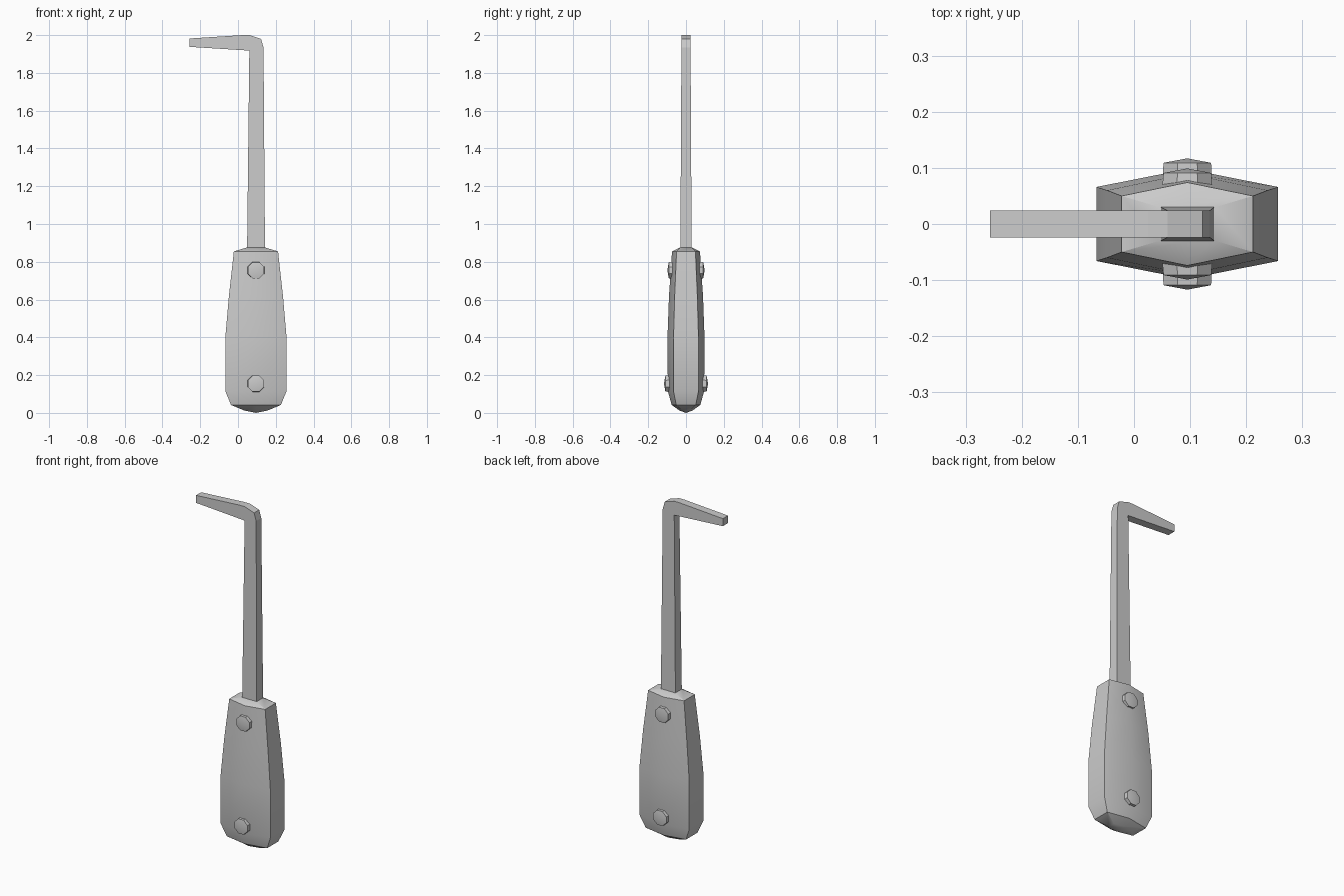
import bpy, bmesh
from math import radians, pi
from mathutils import Matrix

if "Cube" in bpy.data.objects:
    bpy.data.objects.remove(bpy.data.objects["Cube"])

CX = 0.095  # axis of the handle and shaft


def finish(bm, name, smooth=True):
    bmesh.ops.recalc_face_normals(bm, faces=bm.faces)
    me = bpy.data.meshes.new(name)
    bm.to_mesh(me)
    bm.free()
    ob = bpy.data.objects.new(name, me)
    bpy.context.collection.objects.link(ob)
    if smooth:
        bpy.ops.object.select_all(action='DESELECT')
        ob.select_set(True)
        bpy.context.view_layer.objects.active = ob
        bpy.ops.object.shade_smooth_by_angle(angle=radians(30))
    return ob


# Handle: stacked hexagonal sections (z, half width, side depth, middle depth)
sections = [
    (0.012, 0.060, 0.020, 0.034),
    (0.042, 0.132, 0.052, 0.076),
    (0.115, 0.162, 0.066, 0.096),
    (0.400, 0.162, 0.066, 0.098),
    (0.620, 0.143, 0.060, 0.090),
    (0.855, 0.117, 0.050, 0.074),
    (0.875, 0.050, 0.030, 0.033),
]
bm = bmesh.new()
rings = []
for z, w, s, d in sections:
    pts = [(-w, -s), (0, -d), (w, -s), (w, s), (0, d), (-w, s)]
    rings.append([bm.verts.new((CX + x, y, z)) for x, y in pts])
for a, b in zip(rings, rings[1:]):
    for i in range(6):
        j = (i + 1) % 6
        bm.faces.new((a[i], a[j], b[j], b[i]))
bm.faces.new(rings[-1])
tip = bm.verts.new((CX, 0, 0))
for i in range(6):
    bm.faces.new((rings[0][i], rings[0][(i + 1) % 6], tip))
finish(bm, "handle")

# Hooked shaft: side profile given thickness that tapers upward
profile = [(0.048, 0.85), (0.143, 0.85), (0.135, 1.935), (0.122, 1.980),
           (0.060, 2.0), (0.025, 2.0), (-0.257, 1.982), (-0.257, 1.938),
           (0.060, 1.918)]
bm = bmesh.new()
front, back = [[bm.verts.new((x, s * (0.03 - 0.0055 * (z - 0.85)), z))
                for x, z in profile] for s in (-1, 1)]
bm.faces.new(front)
bm.faces.new(back)
n = len(profile)
for i in range(n):
    j = (i + 1) % n
    bm.faces.new((front[i], front[j], back[j], back[i]))
finish(bm, "hooked_shaft", smooth=False)

# Rivets: octagonal studs with a shallow pointed head, on both faces
for level, z, reach in (("upper", 0.755, 0.099), ("lower", 0.155, 0.117)):
    for side, s in (("front", -1), ("back", 1)):
        bm = bmesh.new()
        for r1, r2, y0, y1 in ((0.049, 0.046, 0.06, reach - 0.008),
                               (0.046, 0.0, reach - 0.008, reach)):
            m = (Matrix.Translation((CX, s * (y0 + y1) / 2, z))
                 @ Matrix.Rotation(-s * pi / 2, 4, 'X')
                 @ Matrix.Rotation(pi / 8, 4, 'Z'))
            bmesh.ops.create_cone(bm, segments=8, radius1=r1, radius2=r2,
                                  depth=y1 - y0, matrix=m)
        finish(bm, f"{level}_{side}_rivet")
